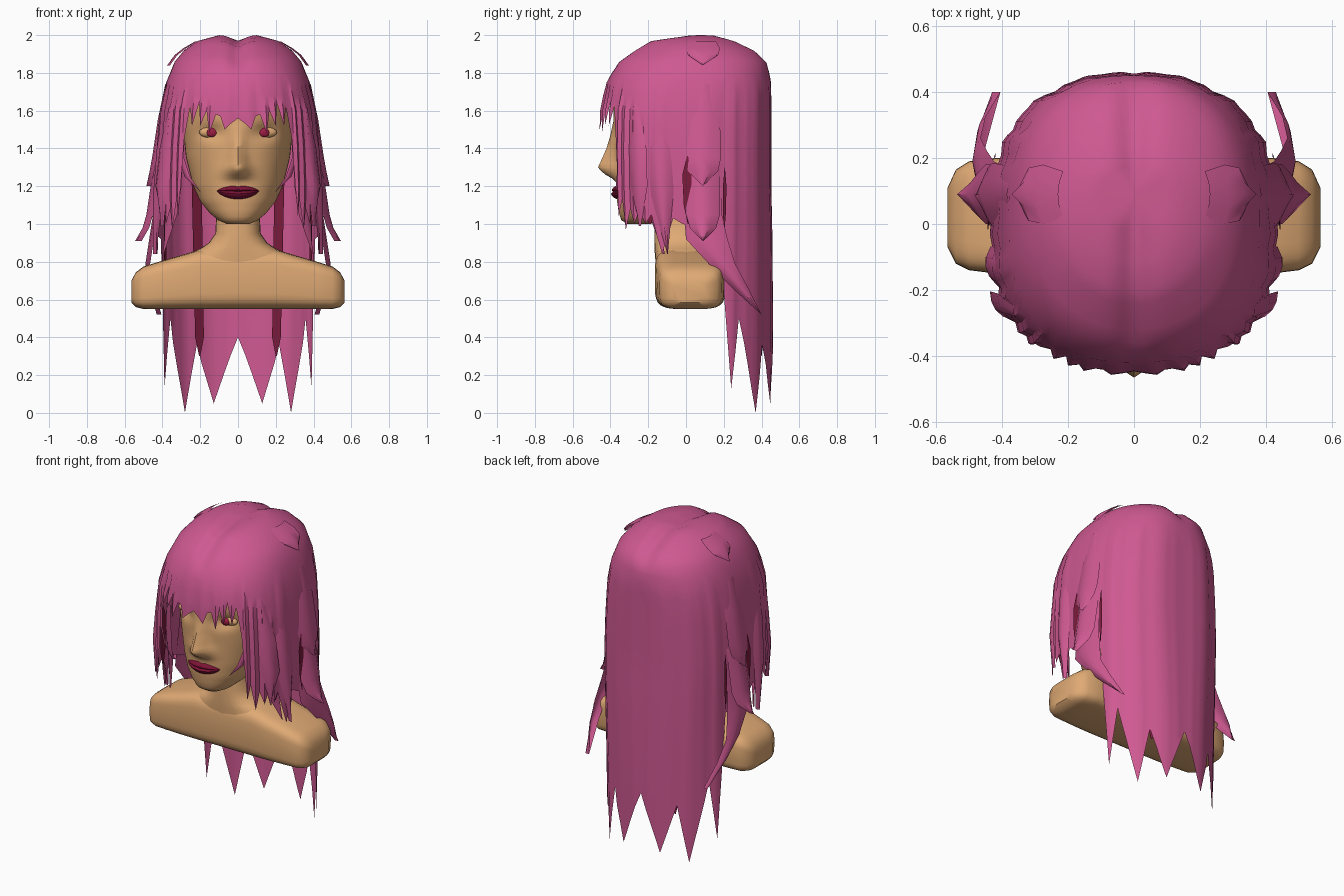
import bpy, bmesh, math
from math import sin, cos, pi, exp, radians

if "Cube" in bpy.data.objects:
    bpy.data.objects.remove(bpy.data.objects["Cube"])


def material(name, rgb):
    m = bpy.data.materials.new(name)
    m.diffuse_color = (*rgb, 1)
    m.use_nodes = True
    m.node_tree.nodes["Principled BSDF"].inputs["Base Color"].default_value = m.diffuse_color
    return m


PINK = material("pink hair", (0.62, 0.10, 0.285))
DARK = material("dark maroon underhair", (0.20, 0.011, 0.044))
SKIN = material("tan skin", (0.74, 0.40, 0.175))
LIPS = material("dark red lips", (0.20, 0.006, 0.035))
IRIS = material("crimson iris", (0.33, 0.012, 0.055))


def interp(table, z):
    """Linear lookup in rows sorted by rising first value."""
    if z <= table[0][0]:
        return table[0][1:]
    for p, q in zip(table, table[1:]):
        if z <= q[0]:
            f = (z - p[0]) / (q[0] - p[0])
            return tuple(u + (v - u) * f for u, v in zip(p[1:], q[1:]))
    return table[-1][1:]


def spow(v, n):
    return math.copysign(abs(v) ** (2 / n), v)


def finish(name, bm, mat, angle=40):
    bmesh.ops.remove_doubles(bm, verts=bm.verts, dist=0.0004)
    bmesh.ops.recalc_face_normals(bm, faces=bm.faces)
    me = bpy.data.meshes.new(name)
    bm.to_mesh(me)
    bm.free()
    me.materials.append(mat)
    for p in me.polygons:
        p.use_smooth = True
    me.set_sharp_from_angle(angle=radians(angle))
    ob = bpy.data.objects.new(name, me)
    bpy.context.collection.objects.link(ob)
    return ob


def add_grid(bm, rows, closed=False, cap=False):
    vs = [[bm.verts.new(p) for p in r] for r in rows]
    n = len(rows[0])
    for a, b in zip(vs, vs[1:]):
        for i in range(n if closed else n - 1):
            j = (i + 1) % n
            bm.faces.new((a[i], a[j], b[j], b[i]))
    if cap:
        bm.faces.new(vs[0])
        bm.faces.new(vs[-1])


def loft(name, rows, mat, closed=True, cap=True, angle=40):
    bm = bmesh.new()
    add_grid(bm, rows, closed, cap)
    return finish(name, bm, mat, angle)


# Head: z, half width, front y, back y
HEAD = [(1.00, .06, -.31, -.20), (1.02, .105, -.342, -.10), (1.06, .152, -.356, 0),
        (1.12, .20, -.365, .10), (1.20, .237, -.37, .20), (1.35, .275, -.375, .30),
        (1.50, .29, -.385, .34), (1.65, .295, -.385, .36), (1.80, .26, -.32, .33),
        (1.90, .17, -.20, .25), (1.94, .04, -.04, .10)]
NOSE = [(1.23, 0, .07), (1.26, .55, .065), (1.295, 1, .058), (1.33, .82, .045),
        (1.40, .45, .035), (1.47, .18, .035), (1.54, 0, .035)]


def features(x, z):
    """Nose bump and eye sockets."""
    g, w = interp(NOSE, z)
    socket = exp(-((abs(x) - .14) / .065) ** 2 - ((z - 1.485) / .04) ** 2)
    return -.095 * g * exp(-(x / w) ** 2) + .035 * socket


def face_y(x, z):
    a, yf, yb = interp(HEAD, z)
    c = (yf + yb) / 2
    return c + (yf - c) * max(0, 1 - abs(x / a) ** 2.2) ** (1 / 2.2) + features(x, z)


rows = []
for i in range(48):
    z = 1.0 + .02 * i
    a, yf, yb = interp(HEAD, z)
    ring = []
    for k in range(88):
        t = 2 * pi * k / 88
        x, cy = a * spow(sin(t), 2.2), (yf + yb) / 2
        y = cy - (cy - yf) * spow(cos(t), 2.2)
        ring.append((x, y + (features(x, z) if cos(t) > 0 else 0), z))
    rows.append(ring)
loft("head", rows, SKIN, angle=60)

# Neck flaring into the shoulders
NECK = [(.78, .32, -.16, .18), (.84, .27, -.165, .18), (.87, .20, -.167, .17), (.90, .155, -.168, .155),
        (.95, .12, -.168, .14), (1.05, .115, -.165, .13), (1.15, .115, -.15, .13)]
loft("neck", [[(a * spow(sin(2 * pi * k / 28), 2.5),
                (f + b) / 2 - (b - f) / 2 * spow(cos(2 * pi * k / 28), 2.5), z)
               for k in range(28)] for z, a, f, b in NECK], SKIN)

# Shoulders, lofted along x: x, top, bottom, front y, back y
SIDE = [(0, .87, .55, -.165, .21), (.2, .865, .55, -.165, .21), (.3, .835, .55, -.16, .205),
        (.42, .80, .55, -.15, .20), (.50, .775, .55, -.14, .19), (.54, .745, .56, -.12, .165),
        (.565, .70, .585, -.07, .11)]
spans = [(-s[0], *s[1:]) for s in SIDE[:0:-1]] + SIDE
loft("shoulders", [[(x, (f + b) / 2 + (b - f) / 2 * spow(cos(2 * pi * k / 32), 4.5),
                     (t + o) / 2 + (t - o) / 2 * spow(sin(2 * pi * k / 32), 4.5))
                    for k in range(32)] for x, t, o, f, b in spans], SKIN)

# Lips wrapped round the face
rows = []
for i in range(25):
    u = -1 + i / 12
    top = 1.175 + .03 * (1 - u * u) ** .7 - .006 * exp(-(u / .12) ** 2)
    low = 1.175 - .045 * (1 - u * u) ** .7
    row = []
    for k in range(13):
        v = k / 12
        z = low + (top - low) * v
        bulge = sin(pi * v) ** .7 - .35 * exp(-((v - .57) / .09) ** 2)
        row.append((.112 * u, face_y(.112 * u, z) + .004 - .034 * bulge * (1.02 - u * u) ** .5, z))
    rows.append(row)
loft("lips", rows, LIPS, closed=False, cap=False)


# Eyes
def ball(name, centre, size, mat):
    bm = bmesh.new()
    bmesh.ops.create_uvsphere(bm, u_segments=20, v_segments=12, radius=1)
    for v in bm.verts:
        v.co = [c + s * q for c, s, q in zip(centre, size, v.co)]
    finish(name, bm, mat)


for side, s in (("left", 1), ("right", -1)):
    ey = face_y(.14, 1.485)
    ball("eyeball_" + side, (.14 * s, ey + .012, 1.485), (.066, .028, .03), SKIN)
    ball("iris_" + side, (.138 * s, ey - .012, 1.484), (.028, .014, .024), IRIS)

# Hair shell: z, half width, front y, back y, roundness of the section
SHELL = [(0, .43, -.40, .455, 2.1), (.5, .435, -.42, .46, 2.15), (1.0, .435, -.45, .455, 2.4),
         (1.2, .435, -.452, .45, 2.5), (1.4, .428, -.455, .45, 2.5), (1.6, .412, -.45, .45, 2.5),
         (1.75, .38, -.42, .45, 2.45), (1.86, .335, -.36, .43, 2.3), (1.92, .285, -.28, .37, 2.15),
         (1.97, .21, -.20, .27, 2.1), (2.0, .10, -.02, .18, 2.1)]
# Lower hem of the hair: degrees from the front, height (tips and notches)
HEM = [(0, 1.56), (6, 1.50), (9, 1.57), (12, 1.58), (16, 1.48), (19, 1.60), (23, 1.52), (26, 1.64),
       (30, 1.52), (34, 1.62), (38, 1.45), (40, 1.22), (42, 1.04), (45, 1.13), (49, .97), (53, 1.08),
       (57, 1.0), (61, 1.07), (66, 1.0), (70, 1.05), (76, .84), (84, 1.03), (92, .98), (110, .92),
       (113, .60), (118, .13), (125, .50), (141, 0), (151, .36), (164, .05), (180, .40)]


def shell(deg, z, k=1.0):
    a, yf, yb, n = interp(SHELL, z)
    t, c = radians(deg), (yf + yb) / 2
    x = k * a * spow(sin(t), n)
    y = c - k * (yb - yf) / 2 * spow(cos(t), n)
    dip = .03 * exp(-(x / .05) ** 2) if z > 1.85 else 0      # centre parting
    return (x, y, z - dip)


cols = []
for i, (d, h) in enumerate(HEM):
    tip = all(h < HEM[j][1] for j in (i - 1, i + 1) if 0 <= j < len(HEM))
    cols.append((d, h, 1.015 if tip else .99))
    if i + 1 < len(HEM):
        d2, h2 = HEM[i + 1]
        n = math.ceil((d2 - d) / 5)
        cols += [(d + (d2 - d) * j / n, h + (h2 - h) * j / n, 1.005) for j in range(1, n)]
cols = [(-d, h, k) for d, h, k in cols[:0:-1]] + cols
levels = [2.0, 1.985, 1.97, 1.945, 1.92, 1.89, 1.86, 1.8, 1.75, 1.68, 1.6, 1.5, 1.4, 1.3, 1.2, 1.1,
          1.0, .85, .7, .5, .35, .2, .1, 0]
rows = [[(0, .08, 1.97)] * len(cols)]
rows += [[shell(d, max(z, h), k if z < 1.75 else 1) for d, h, k in cols] for z in levels]
bm = bmesh.new()
add_grid(bm, rows)
bmesh.ops.dissolve_degenerate(bm, edges=bm.edges, dist=.0003)
finish("main_hair", bm, PINK)


# Loose locks: ridged, tapering strips on both sides
def lock(name, pts, mat, along=(0, 1), ridge=.025):
    bm = bmesh.new()
    for s in (1, -1):
        add_grid(bm, [[(s * (x + along[0] * w * e - ridge * e * e * along[1]),
                        y + along[1] * w * e + ridge * e * e * along[0], z)
                       for e in (-1, -.5, 0, .5, 1)] for x, y, z, w in pts])
    finish(name, bm, mat)


lock("crown_locks", [(.23, .09, 1.965, .07), (.29, .09, 1.93, .09), (.335, .09, 1.895, .08),
                     (.375, .09, 1.84, 0)], PINK, ridge=.015)
lock("upper_side_locks", [(.385, .09, 1.74, .06), (.425, .09, 1.55, .09), (.455, .09, 1.35, .095),
                          (.468, .09, 1.28, .08), (.485, .09, 1.20, 0)], PINK)
lock("middle_side_locks", [(.42, .09, 1.5, .08), (.455, .09, 1.25, .09), (.485, .09, 1.05, .09),
                           (.505, .09, .98, .07), (.545, .09, .91, 0)], PINK, ridge=.035)
lock("swept_side_locks", [(.43, .09, 1.3, .09), (.45, .09, 1.05, .10), (.47, .11, .92, .11),
                          (.49, .19, .79, .07), (.475, .28, .67, .045), (.43, .40, .52, 0)], PINK)
lock("front_side_locks", [(.392, -.15, 1.65, .03), (.43, -.14, 1.4, .07), (.45, -.13, 1.15, .06),
                          (.45, -.10, .84, 0)], PINK, along=(.15, .98))
lock("front_flared_locks", [(.36, -.28, 1.62, .03), (.395, -.27, 1.4, .06), (.42, -.26, 1.2, .055),
                            (.41, -.25, .99, 0)], PINK, along=(.6, .8), ridge=.02)
lock("front_inner_locks", [(.33, -.25, 1.45, .04), (.345, -.22, 1.2, .05), (.36, -.18, 1.05, .04),
                           (.40, -.12, .84, 0)], PINK, along=(.8, .6), ridge=.01)
lock("jaw_locks", [(.295, -.35, 1.55, .015), (.305, -.345, 1.35, .02), (.27, -.36, 1.25, .018),
                   (.20, -.375, 1.17, 0)], PINK, along=(.8, .6), ridge=.004)


# Dark strands under the main hair
def under(name, a, b, top, bottom, k=.968):
    bm = bmesh.new()
    for s in (1, -1):
        add_grid(bm, [[shell(s * (a + (b - a) * e * f + (b - a) * (1 - f) / 2), z, k)
                       for e in (0, .5, 1)]
                      for z, f in ((top, .1), (top - .1, 1), (bottom + .1, .8), (bottom, .1))])
    finish(name, bm, DARK)


under("dark_back_strands", 148, 157, 1.5, .30)
under("dark_rear_side_strands", 112, 118, 1.5, .62)
under("dark_side_strands", 89, 92, 1.36, 1.0, 1.022)
under("dark_side_rear_edges", 110, 112.5, 1.3, .95, 1.03)
under("dark_front_strands", 60, 76, 1.4, 1.0)
